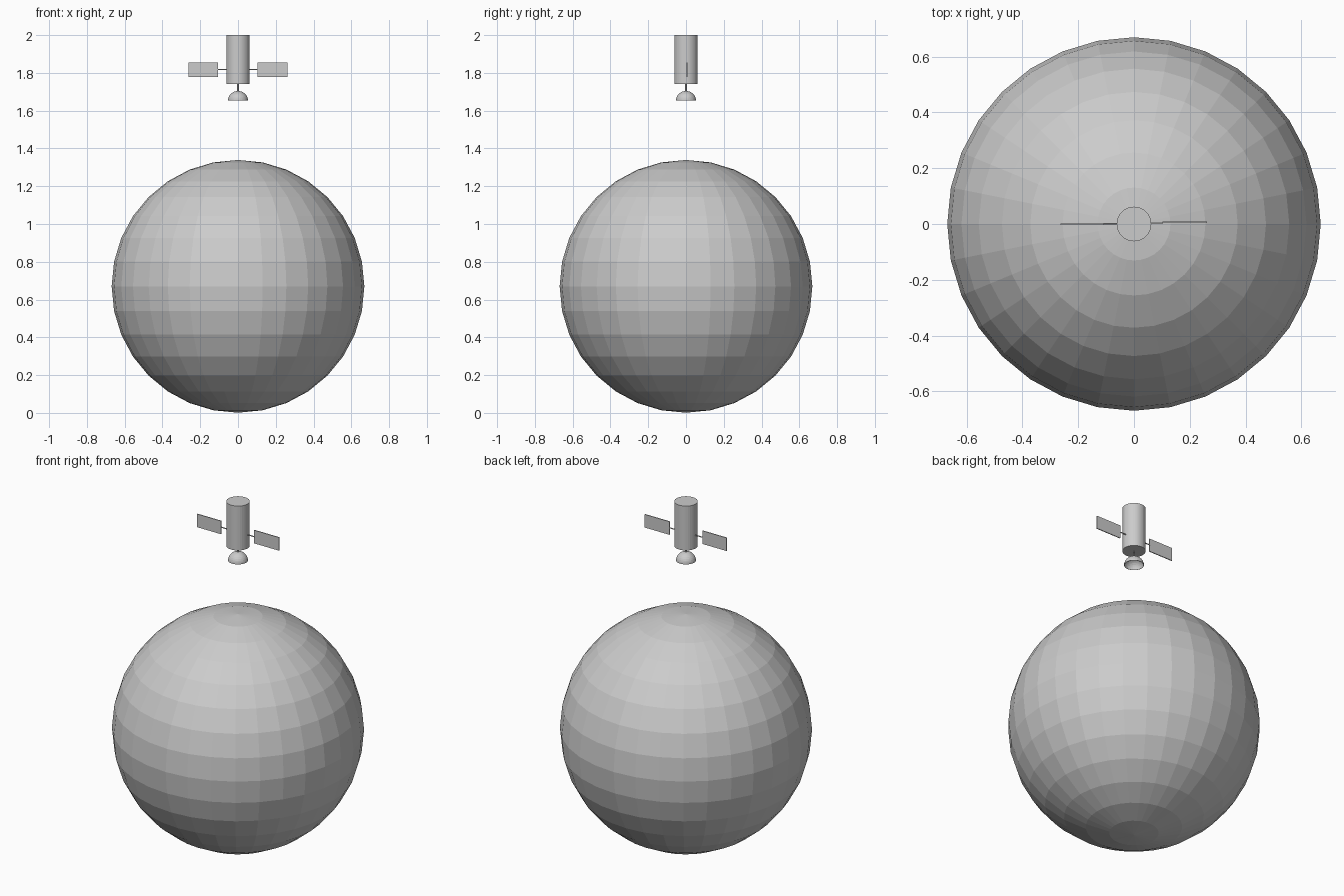
import bpy, bmesh
from math import pi
from mathutils import Vector, Matrix

if "Cube" in bpy.data.objects:
    bpy.data.objects.remove(bpy.data.objects["Cube"])


def cylinder(name, radius, start, end, sides=32):
    start, end = Vector(start), Vector(end)
    axis = end - start
    bpy.ops.mesh.primitive_cylinder_add(
        vertices=sides, radius=radius, depth=axis.length,
        location=(start + end) / 2,
        rotation=axis.to_track_quat('Z', 'Y').to_euler())
    bpy.context.object.name = name


def box(name, low, high):
    low, high = Vector(low), Vector(high)
    bpy.ops.mesh.primitive_cube_add(size=1, location=(low + high) / 2)
    ob = bpy.context.object
    ob.name = name
    ob.scale = high - low


# Planet: faceted globe
bpy.ops.mesh.primitive_uv_sphere_add(segments=32, ring_count=16, radius=0.669,
                                     location=(0, 0, 0.67))
bpy.context.object.name = "planet"

# Satellite body
cylinder("satellite_body", 0.062, (0, 0, 1.74), (0, 0, 2.0))

# Solar panels and their arms, slightly staggered in depth
for side, x_in, x_out, y_arm, y_panel in (("left", -0.107, -0.263, 0.001, -0.001),
                                          ("right", 0.102, 0.262, 0.004, 0.006)):
    cylinder(side + "_arm", 0.003, (x_in * 0.5, y_arm, 1.818),
             (x_in * 1.02, y_arm, 1.818), 12)
    box(side + "_solar_panel", (min(x_in, x_out), y_panel - 0.0025, 1.779),
        (max(x_in, x_out), y_panel + 0.0025, 1.856))

# Antenna stem
cylinder("antenna_stem", 0.004, (0, 0, 1.70), (0, 0, 1.745), 12)

# Antenna dish: hollow dome open towards the planet
bm = bmesh.new()
bmesh.ops.create_uvsphere(bm, u_segments=32, v_segments=16, radius=0.053)
bmesh.ops.delete(bm, geom=[v for v in bm.verts if v.co.z < -0.001], context='VERTS')
bmesh.ops.scale(bm, vec=(1, 1, 0.94), verts=bm.verts)
mesh = bpy.data.meshes.new("antenna_dish")
bm.to_mesh(mesh)
bm.free()
dish = bpy.data.objects.new("antenna_dish", mesh)
dish.location.z = 1.654
bpy.context.collection.objects.link(dish)
shell = dish.modifiers.new("shell", 'SOLIDIFY')
shell.thickness = 0.002
